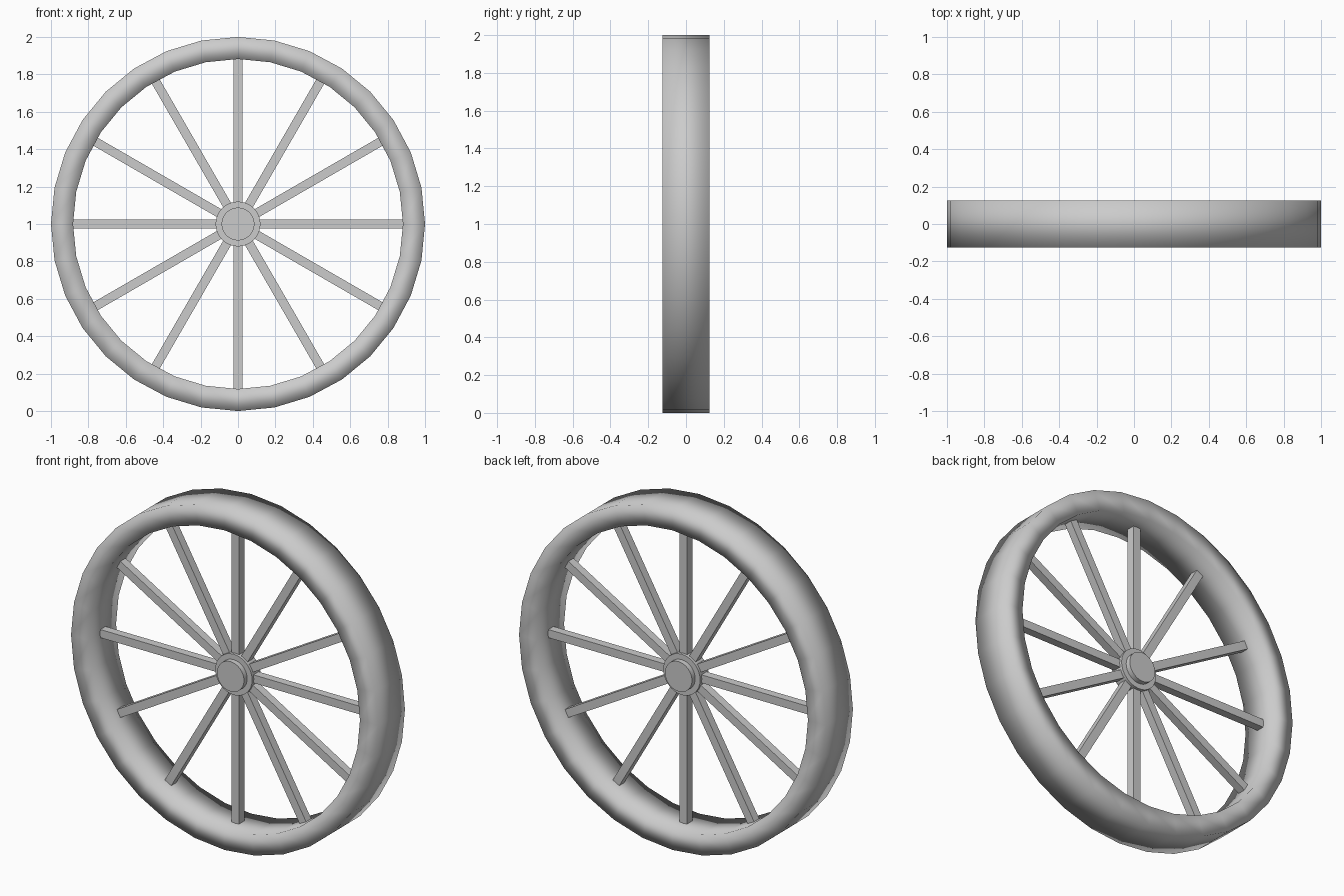
import bpy, bmesh
from math import sin, cos, pi
from mathutils import Matrix

if "Cube" in bpy.data.objects:
    bpy.data.objects.remove(bpy.data.objects["Cube"])

CENTRE_Z = 1.0
SIDES = 32


def finish(bm, name):
    bmesh.ops.recalc_face_normals(bm, faces=bm.faces)
    mesh = bpy.data.meshes.new(name)
    bm.to_mesh(mesh)
    bm.free()
    obj = bpy.data.objects.new(name, mesh)
    obj.location.z = CENTRE_Z
    bpy.context.collection.objects.link(obj)
    return obj


def lathe(name, profile, closed):
    """Turn a (radius, y) profile about the axle; open profiles get end caps."""
    bm = bmesh.new()
    loops = [[bm.verts.new((r * cos(2 * pi * i / SIDES), y, r * sin(2 * pi * i / SIDES)))
              for i in range(SIDES)] for r, y in profile]
    pairs = list(zip(loops, loops[1:]))
    if closed:
        pairs.append((loops[-1], loops[0]))
    else:
        bm.faces.new(loops[0])
        bm.faces.new(loops[-1])
    for a, b in pairs:
        for i in range(SIDES):
            j = (i + 1) % SIDES
            bm.faces.new((a[i], a[j], b[j], b[i]))
    return finish(bm, name)


def smooth_by_angle(obj):
    bpy.ops.object.select_all(action='DESELECT')
    obj.select_set(True)
    bpy.context.view_layer.objects.active = obj
    bpy.ops.object.shade_smooth_by_angle()


# Rim: wide band, softly shaded all round
rim = lathe("rim", [(1.0, -0.125), (1.0, 0.125), (0.882, 0.125), (0.882, -0.125)], True)
rim.data.shade_smooth()

# Hub: disc with a smaller boss on both faces
hub = lathe("hub", [(0.088, -0.07), (0.088, -0.04), (0.12, -0.04),
                    (0.12, 0.04), (0.088, 0.04), (0.088, 0.07)], False)
smooth_by_angle(hub)

# Spokes: twelve square bars from hub to rim
R0, R1, W = 0.09, 0.884, 0.048
for k in range(12):
    bm = bmesh.new()
    bmesh.ops.create_cube(bm, size=1, matrix=Matrix.Rotation(k * pi / 6, 4, 'Y')
                          @ Matrix.Translation(((R0 + R1) / 2, 0, 0))
                          @ Matrix.Diagonal((R1 - R0, W, W, 1)))
    finish(bm, f"spoke_{k + 1}")
